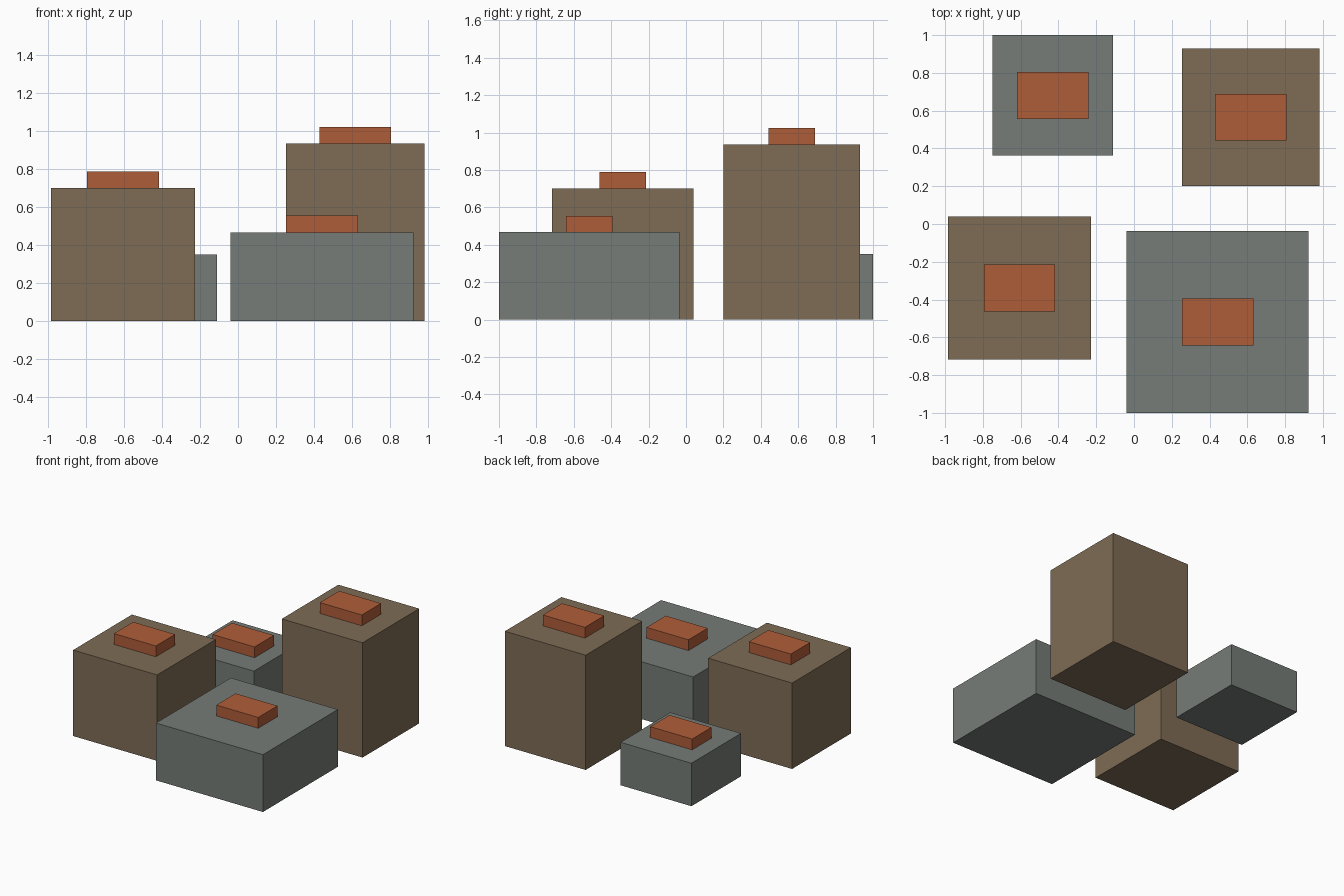
import bpy

if "Cube" in bpy.data.objects:
    bpy.data.objects.remove(bpy.data.objects["Cube"])


def material(name, color):
    mat = bpy.data.materials.new(name)
    mat.diffuse_color = (*color, 1)
    mat.use_nodes = True
    mat.node_tree.nodes["Principled BSDF"].inputs["Base Color"].default_value = mat.diffuse_color
    return mat


def box(name, center_xy, base, size, mat):
    x, y = center_xy
    bpy.ops.mesh.primitive_cube_add(size=1, location=(x, y, base + size[2] / 2))
    obj = bpy.context.object
    obj.name = name
    obj.scale = size
    bpy.ops.object.transform_apply(location=False, rotation=False, scale=True)
    obj.data.materials.append(mat)
    return obj


stone = material("stone", (0.18, 0.20, 0.185))
earth = material("earth", (0.21, 0.15, 0.09))
clay = material("clay", (0.43, 0.11, 0.04))

# Square pedestals: name, centre, side, height, material
pedestals = [
    ("back_left", (-0.43, 0.681), 0.638, 0.35, stone),
    ("back_right", (0.618, 0.565), 0.728, 0.935, earth),
    ("front_left", (-0.606, -0.338), 0.757, 0.70, earth),
    ("front_right", (0.443, -0.518), 0.964, 0.467, stone),
]

# Each pedestal carries one identical brick, centred on its top
for place, center, side, height, mat in pedestals:
    box(f"{place}_pedestal", center, 0, (side, side, height), mat)
    box(f"{place}_brick", center, height, (0.378, 0.248, 0.088), clay)
